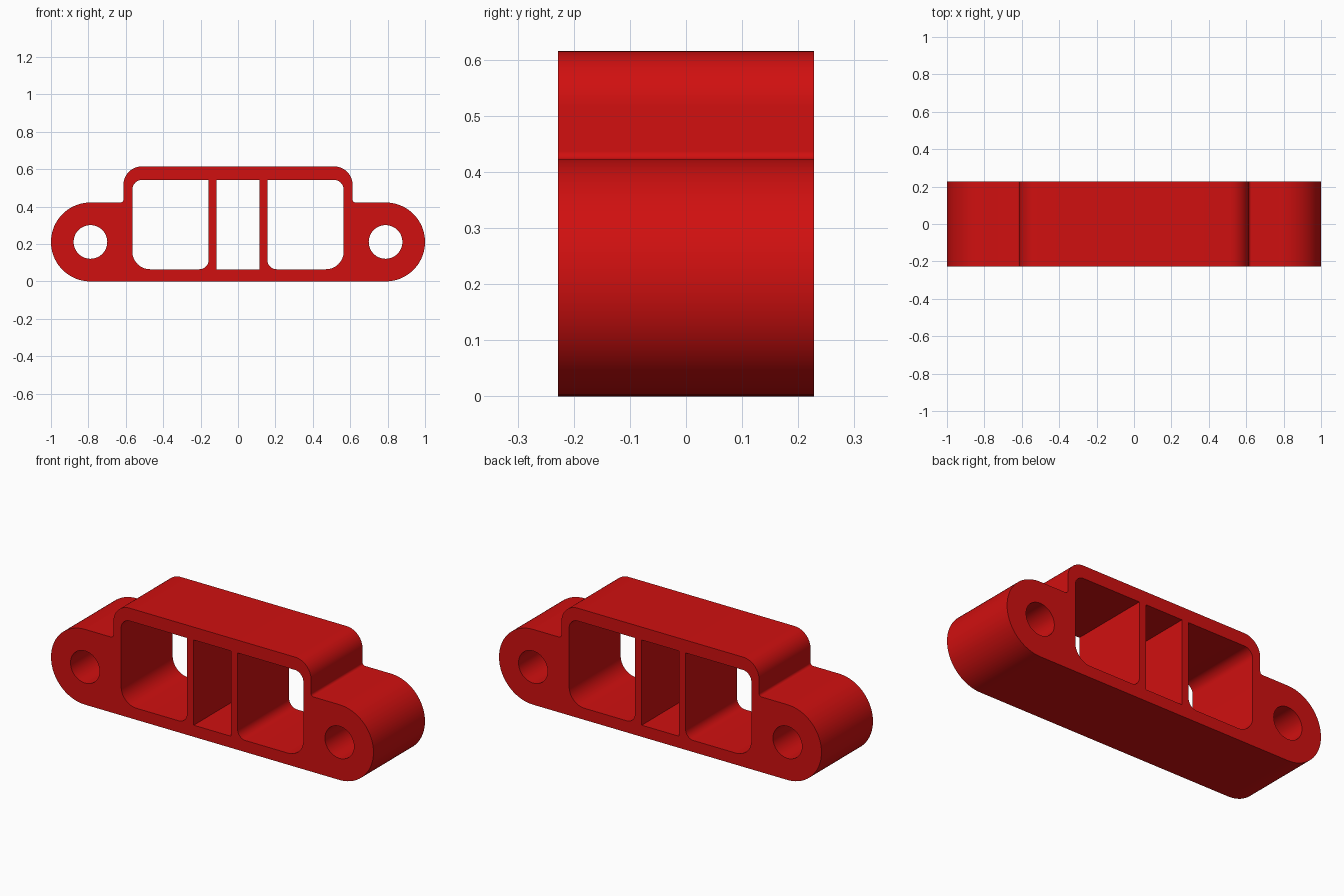
import bpy, bmesh, math
from mathutils import Vector

if "Cube" in bpy.data.objects:
    bpy.data.objects.remove(bpy.data.objects["Cube"])

HALF_DEPTH = 0.228
LUG_X, LUG_R, HOLE_R = 0.789, 0.211, 0.09


def rounded(corners, steps=14):
    """Closed outline from (x, z, fillet radius) corners."""
    pts = []
    n = len(corners)
    for i, (x, z, r) in enumerate(corners):
        p = Vector((x, z))
        if r == 0:
            pts.append(p)
            continue
        a = (Vector(corners[i - 1][:2]) - p).normalized()
        b = (Vector(corners[(i + 1) % n][:2]) - p).normalized()
        half = a.angle(b) / 2
        centre = p + (a + b).normalized() * (r / math.sin(half))
        start = p + a * (r / math.tan(half)) - centre
        end = p + b * (r / math.tan(half)) - centre
        sweep = math.atan2(start.x * end.y - start.y * end.x, start.dot(end))
        for k in range(steps + 1):
            t = sweep * k / steps
            c, s = math.cos(t), math.sin(t)
            pts.append(centre + Vector((start.x * c - start.y * s,
                                        start.x * s + start.y * c)))
    return pts


def arc(cx, cz, r, a0, a1, steps):
    return [Vector((cx + r * math.cos(a0 + (a1 - a0) * k / steps),
                    cz + r * math.sin(a0 + (a1 - a0) * k / steps)))
            for k in range(steps + 1)]


def mirrored(pts):
    return [Vector((-p.x, p.y)) for p in reversed(pts)]


# Outer outline: round lug, small inner fillet, raised body with round shoulder
right = arc(LUG_X, LUG_R, LUG_R, -math.pi / 2, math.pi / 2, 40)
shoulder = rounded([(LUG_X, 0.422, 0), (0.613, 0.422, 0.015),
                    (0.613, 0.615, 0.1), (0, 0.615, 0), (0, 0, 0)])
right += shoulder[1:-2]
outline = right + mirrored(right)

# Side pockets, centre pocket and bolt holes
pocket = rounded([(0.157, 0.065, 0.05), (0.565, 0.065, 0.095),
                  (0.565, 0.543, 0.053), (0.157, 0.543, 0)])
centre_pocket = rounded([(-0.115, 0.065, 0), (0.115, 0.065, 0),
                         (0.115, 0.543, 0), (-0.115, 0.543, 0)])
hole = arc(LUG_X, LUG_R, HOLE_R, 0, 2 * math.pi, 64)[:-1]
loops = [outline, centre_pocket, pocket, mirrored(pocket), hole, mirrored(hole)]

# Filled flat profile extruded through the depth
curve = bpy.data.curves.new("bracket_profile", 'CURVE')
curve.dimensions = '2D'
curve.fill_mode = 'BOTH'
curve.extrude = HALF_DEPTH
for pts in loops:
    spline = curve.splines.new('POLY')
    spline.points.add(len(pts) - 1)
    for sp, p in zip(spline.points, pts):
        sp.co = (p.x, p.y, 0, 1)
    spline.use_cyclic_u = True

bracket = bpy.data.objects.new("mounting_bracket", curve)
bpy.context.collection.objects.link(bracket)
bracket.rotation_euler.x = math.pi / 2
bpy.context.view_layer.objects.active = bracket
bracket.select_set(True)
bpy.ops.object.convert(target='MESH')
bpy.ops.object.transform_apply(location=False, rotation=True, scale=False)

# Weld caps to walls
bm = bmesh.new()
bm.from_mesh(bracket.data)
bmesh.ops.remove_doubles(bm, verts=bm.verts, dist=0.0002)
bmesh.ops.recalc_face_normals(bm, faces=bm.faces)
bm.to_mesh(bracket.data)
bm.free()
bpy.ops.object.shade_smooth_by_angle(angle=math.radians(30))

red = bpy.data.materials.new("red")
red.diffuse_color = (0.63, 0.005, 0.005, 1)
red.use_nodes = True
red.node_tree.nodes["Principled BSDF"].inputs["Base Color"].default_value = red.diffuse_color
bracket.data.materials.clear()
bracket.data.materials.append(red)
